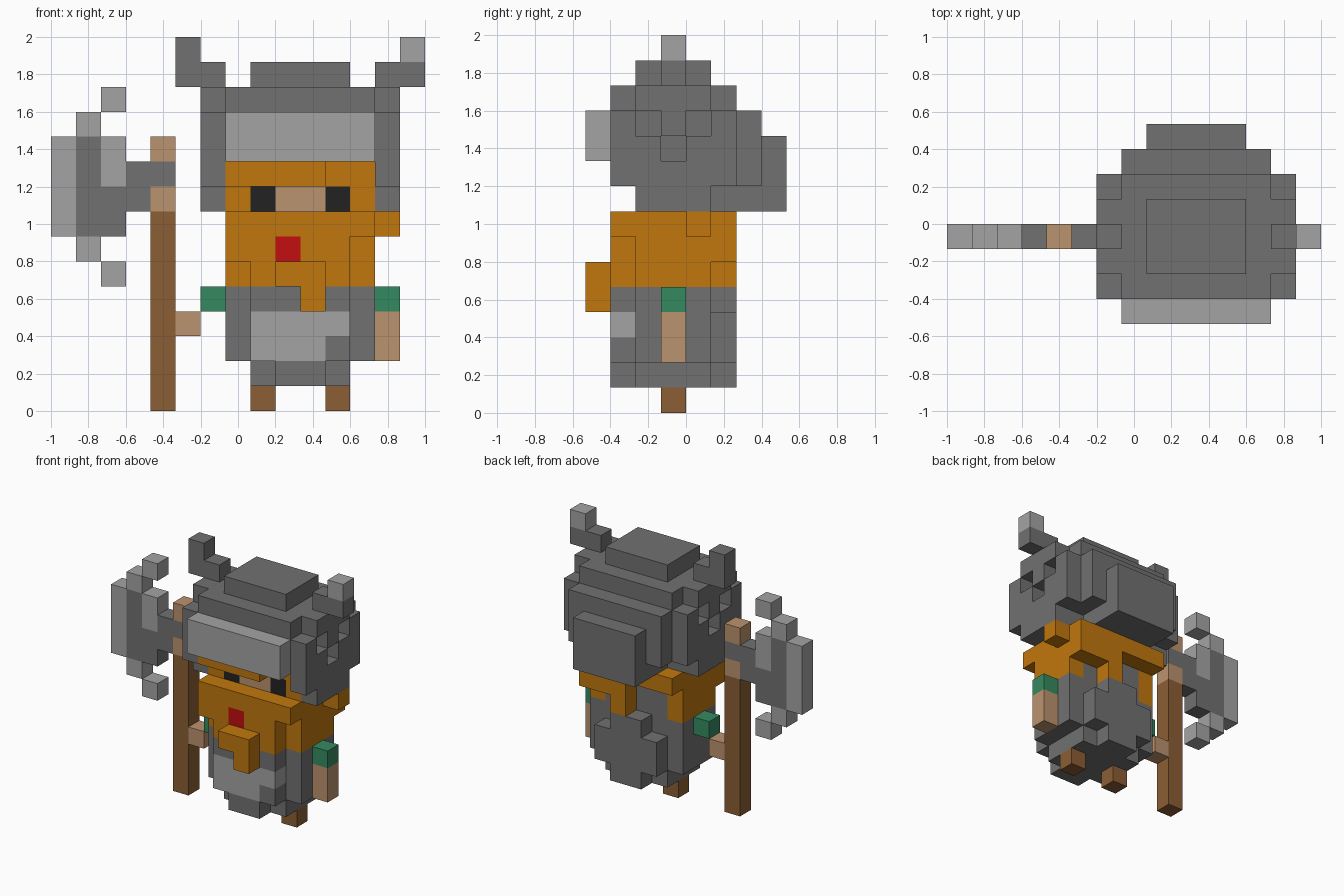
import bpy, bmesh
from mathutils import Vector

cube = bpy.data.objects.get("Cube")
if cube:
    bpy.data.objects.remove(cube, do_unlink=True)

U = 2 / 15                                  # edge of one block
ORIGIN = Vector((-1, -4 * U, 0))


def lin(c):
    c /= 255
    return c / 12.92 if c < 0.04045 else ((c + 0.055) / 1.055) ** 2.4


def material(name, r, g, b):
    m = bpy.data.materials.new(name)
    col = (lin(r), lin(g), lin(b), 1)
    m.use_nodes = True
    m.diffuse_color = col
    bsdf = m.node_tree.nodes["Principled BSDF"]
    bsdf.inputs["Base Color"].default_value = col
    bsdf.inputs["Roughness"].default_value = 0.8
    return m


DARK = material("dark grey", 113, 113, 113)
LIGHT = material("light grey", 164, 164, 164)
ORANGE = material("orange", 193, 119, 14)
SKIN = material("skin tan", 187, 147, 110)
BROWN = material("wood brown", 139, 94, 53)
GREEN = material("green", 53, 138, 96)
RED = material("red", 194, 14, 16)
BLACK = material("black", 34, 34, 34)


def box(i0, i1, j0, j1, k0, k1):
    """Blocks in an inclusive range: i to the left side, j to the back, k up."""
    return {(i, j, k) for i in range(i0, i1 + 1)
            for j in range(j0, j1 + 1) for k in range(k0, k1 + 1)}


def mirror(cells):
    """Add the copy mirrored about the middle of the body."""
    return cells | {(19 - i, j, k) for i, j, k in cells}


def part(name, mat, cells):
    """Turn a set of blocks into one closed shell without inner faces."""
    bm = bmesh.new()
    for c in cells:
        for a in range(3):
            for s in (0, 1):
                n = list(c)
                n[a] += 2 * s - 1
                if tuple(n) in cells:
                    continue
                ring = []
                for p, q in ((0, 0), (1, 0), (1, 1), (0, 1)):
                    v = Vector(c)
                    v[a] += s
                    v[(a + 1) % 3] += p
                    v[(a + 2) % 3] += q
                    ring.append(bm.verts.new(ORIGIN + v * U))
                bm.faces.new(ring if s else ring[::-1])
    bmesh.ops.remove_doubles(bm, verts=bm.verts, dist=0.001)
    me = bpy.data.meshes.new(name)
    bm.to_mesh(me)
    bm.free()
    me.materials.append(mat)
    ob = bpy.data.objects.new(name, me)
    bpy.context.collection.objects.link(ob)
    return ob


# Helmet: domed shell, stepped back, side plates with three notches each
helmet = box(7, 12, 1, 5, 10, 12) | box(7, 12, 3, 5, 9, 9) | box(7, 12, 3, 4, 8, 8)
helmet |= box(8, 11, 2, 4, 13, 13)
helmet |= box(7, 12, 6, 6, 9, 11) | box(8, 11, 5, 7, 8, 10)
side = box(13, 13, 1, 5, 9, 11) | box(13, 13, 2, 4, 8, 12)
side -= {(13, 2, 11), (13, 4, 11), (13, 3, 10)}
part("helmet", DARK, helmet | mirror(side))
part("helmet_visor", LIGHT, box(7, 12, 0, 0, 10, 11))

# Horns: the left one has a pale tip
part("right_horn", DARK, box(5, 6, 3, 3, 13, 13) | {(5, 3, 14)})
part("left_horn", DARK, box(13, 14, 3, 3, 13, 13))
part("left_horn_tip", LIGHT, {(14, 3, 14)})

# Face
part("eyebrows", ORANGE, box(7, 10, 1, 2, 9, 9) | box(11, 12, 2, 2, 9, 9))
part("sideburns", ORANGE, mirror({(12, 2, 8)}))
part("eyes", BLACK, mirror({(11, 2, 8)}))
part("nose", SKIN, box(9, 10, 2, 2, 8, 8))
part("mouth", RED, {(9, 1, 6)})

# Beard: collar slab, hanging sides, front tuft, back strands
beard = box(7, 12, 1, 5, 7, 7) | {(13, 4, 7)}
beard |= box(7, 11, 1, 1, 6, 6) | box(8, 11, 1, 1, 5, 5)
beard |= mirror(box(12, 12, 2, 4, 5, 6))
beard |= box(10, 12, 5, 5, 6, 6) | {(10, 5, 5)}
beard |= box(9, 10, 0, 0, 5, 5) | {(10, 0, 4)}
beard -= {(9, 1, 6)}
part("beard", ORANGE, beard)

# Body: neck, rounded torso and pale belly plate
belly = box(8, 11, 1, 1, 2, 3) - {(11, 1, 2)}
torso = box(8, 11, 2, 4, 1, 6) | box(7, 12, 2, 4, 2, 4)
torso |= box(9, 10, 1, 5, 1, 1) | box(8, 11, 1, 1, 2, 4)
torso |= box(8, 11, 5, 5, 2, 3) | box(9, 10, 5, 5, 4, 4)
part("torso", DARK, torso - belly)
part("belly_plate", LIGHT, belly)

# Limbs
part("sleeves", GREEN, mirror({(13, 3, 4)}))
part("left_arm", SKIN, box(13, 13, 3, 3, 2, 3))
part("right_hand", SKIN, {(5, 3, 3)})
part("legs", BROWN, mirror({(11, 3, 0)}))

# Axe: shaft, bindings, head and crescent edge
part("axe_shaft", BROWN, box(4, 4, 3, 3, 0, 7))
part("axe_bindings", SKIN, {(4, 3, 8), (4, 3, 10)})
part("axe_head", DARK, box(1, 1, 3, 3, 7, 10) | box(2, 2, 3, 3, 7, 8)
     | box(3, 3, 3, 3, 8, 9) | {(4, 3, 9)})
edge = box(0, 0, 3, 3, 7, 10) | box(2, 2, 3, 3, 9, 10)
edge |= {(1, 3, 6), (1, 3, 11), (2, 3, 5), (2, 3, 12)}
part("axe_edge", LIGHT, edge)
